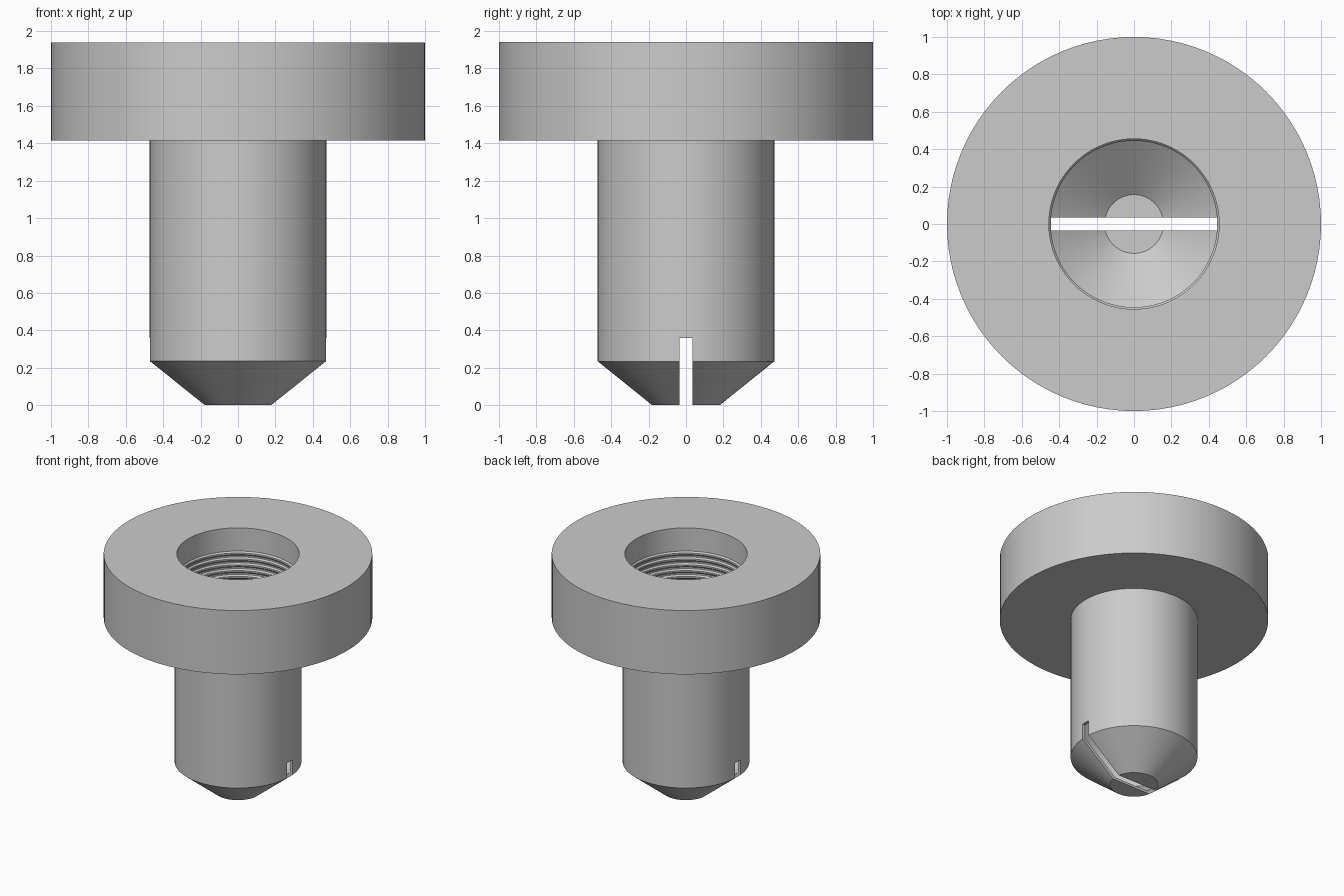
import bpy
import bmesh
from math import pi, radians
from mathutils import Vector

default = bpy.data.objects.get("Cube")
if default:
    bpy.data.objects.remove(default, do_unlink=True)

SEGMENTS = 96
HEIGHT = 1.94

grey = bpy.data.materials.new("plain grey")
grey.use_nodes = True
colour = (0.6, 0.6, 0.6, 1)
grey.diffuse_color = colour
grey.node_tree.nodes["Principled BSDF"].inputs["Base Color"].default_value = colour


def lathe(name, profile):
    """Turn a (radius, height) profile around the z axis."""
    bm = bmesh.new()
    verts = [bm.verts.new((r, 0, z)) for r, z in profile]
    edges = [bm.edges.new(pair) for pair in zip(verts, verts[1:])]
    bmesh.ops.spin(bm, geom=verts + edges, cent=(0, 0, 0), axis=(0, 0, 1),
                   angle=2 * pi, steps=SEGMENTS, use_duplicate=False)
    bmesh.ops.remove_doubles(bm, verts=bm.verts, dist=0.0001)
    bmesh.ops.recalc_face_normals(bm, faces=bm.faces)
    mesh = bpy.data.meshes.new(name)
    bm.to_mesh(mesh)
    bm.free()
    mesh.materials.append(grey)
    obj = bpy.data.objects.new(name, mesh)
    bpy.context.collection.objects.link(obj)
    return obj


# Outside: flat tip, cone, shaft and wide flange
outside = [(0, 0), (0.18, 0), (0.472, 0.235), (0.472, 1.415),
           (1, 1.415), (1, HEIGHT), (0.455, HEIGHT)]

# Threaded band inside the bore
thread = []
top, pitch, turns = 1.75, 0.048, 5
for i in range(turns):
    z = top - i * pitch
    thread += [(0.455, z), (0.445, z - 0.012),
               (0.445, z - 0.024), (0.455, z - 0.036)]

# Plain bore, inner cone and floor
inside = [(0.455, 1.5), (0.448, 1.49), (0.448, 0.245), (0.157, 0.02), (0, 0.02)]

body = lathe("flanged_sleeve", outside + thread + inside)

# Narrow slot across the tip
bpy.ops.mesh.primitive_cube_add(size=1, location=(0, 0, 0.13))
cutter = bpy.context.object
cutter.name = "slot_cutter"
cutter.scale = Vector((1.2, 0.068, 0.46))
cutter.hide_render = True
cutter.data.materials.append(grey)

slot = body.modifiers.new("tip_slot", "BOOLEAN")
slot.operation = "DIFFERENCE"
slot.solver = "EXACT"
slot.object = cutter

bpy.ops.object.select_all(action="DESELECT")
body.select_set(True)
bpy.context.view_layer.objects.active = body
bpy.ops.object.modifier_apply(modifier=slot.name)
bpy.data.objects.remove(cutter, do_unlink=True)
bpy.ops.object.shade_smooth_by_angle(angle=radians(25))
